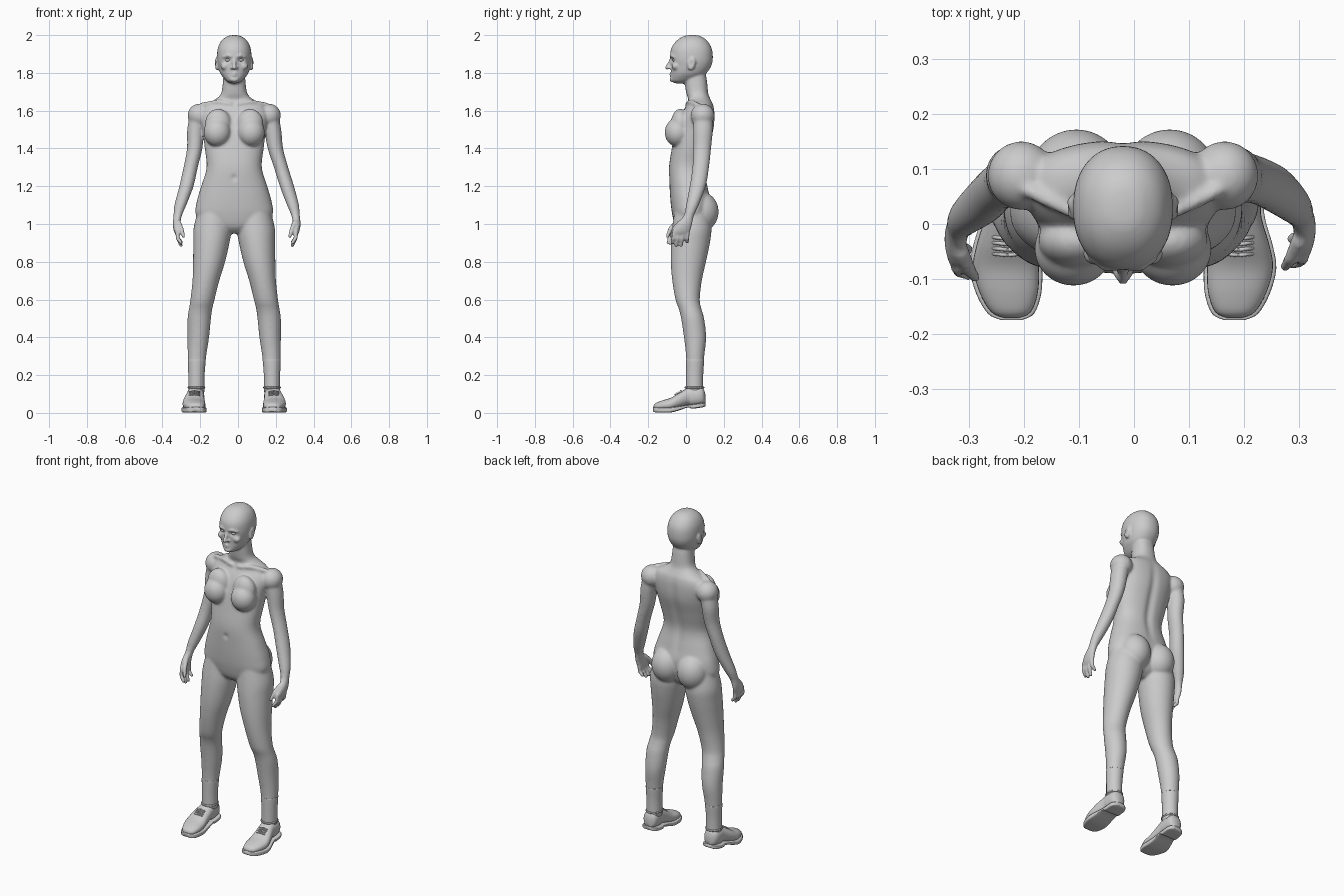
import bpy, bmesh, math
from mathutils import Vector, Matrix

if "Cube" in bpy.data.objects:
    bpy.data.objects.remove(bpy.data.objects["Cube"])

CX = -0.02  # the body's mirror plane
grey = bpy.data.materials.new("plain grey")
grey.diffuse_color = (0.6, 0.6, 0.6, 1)
grey.use_nodes = True
grey.node_tree.nodes["Principled BSDF"].inputs["Base Color"].default_value = grey.diffuse_color


def finish(bm, name):
    bmesh.ops.recalc_face_normals(bm, faces=bm.faces)
    me = bpy.data.meshes.new(name)
    bm.to_mesh(me)
    bm.free()
    ob = bpy.data.objects.new(name, me)
    bpy.context.collection.objects.link(ob)
    me.materials.append(grey)
    me.shade_smooth()
    ob.location.x = CX
    return ob


def catmull(a, b, c, d, t):
    return [0.5 * (2 * q + (r - p) * t + (2 * p - 5 * q + 4 * r - s) * t * t
                   + (3 * q - p - 3 * r + s) * t ** 3) for p, q, r, s in zip(a, b, c, d)]


def skin_loops(bm, loops):
    """Closed surface through a stack of equal point loops."""
    rows = [[bm.verts.new(p) for p in loop] for loop in loops]
    n = len(rows[0])
    for p, q in zip(rows, rows[1:]):
        for k in range(n):
            bm.faces.new((p[k], p[(k + 1) % n], q[(k + 1) % n], q[k]))
    bm.faces.new(rows[0])
    bm.faces.new(rows[-1])


def loft(bm, rings, s=1, axis='z', power=2.0, n=32, sub=4):
    """Rings are (position on axis, centre x, half width, v low, v high)."""
    full = []
    for i in range(len(rings) - 1):
        a, d = rings[max(i - 1, 0)], rings[min(i + 2, len(rings) - 1)]
        full += [catmull(a, rings[i], rings[i + 1], d, k / sub) for k in range(sub)]
    full.append(rings[-1])
    loops = []
    for t, cx, hw, v0, v1 in full:
        loop = []
        for k in range(n):
            c, q = math.cos(k * math.tau / n), math.sin(k * math.tau / n)
            x = s * (cx + hw * math.copysign(abs(c) ** (2 / power), c))
            v = (v0 + v1) / 2 + (v1 - v0) / 2 * math.copysign(abs(q) ** (2 / power), q)
            loop.append((x, v, t) if axis == 'z' else (x, t, v))
        loops.append(loop)
    skin_loops(bm, loops)


def circle(r, z, n):
    return [Vector((r * math.cos(k * math.tau / n), r * math.sin(k * math.tau / n), z)) for k in range(n)]


def ball(bm, c, r, tilt=0.0, n=20):
    m = Matrix.Translation(c) @ Matrix.Rotation(tilt, 4, 'X') @ Matrix.Diagonal((*r, 1))
    h = n // 2
    angles = [math.pi * (j + .25) / (h + .5) for j in range(h + 1)]
    skin_loops(bm, [[m @ p for p in circle(math.sin(a), math.cos(a), n)] for a in angles])


def rod(bm, pts, radii):
    """Rounded chain of tapered segments."""
    for i, (p, r) in enumerate(zip(pts, radii)):
        p = Vector(p)
        ball(bm, p, (r, r, r), n=12)
        if i:
            q = Vector(pts[i - 1])
            m = Matrix.Translation(q) @ (p - q).to_track_quat('Z', 'Y').to_matrix().to_4x4()
            skin_loops(bm, [[m @ v for v in circle(radii[i - 1], 0, 12)],
                            [m @ v for v in circle(r, (p - q).length, 12)]])


body = bmesh.new()
# torso and neck
loft(body, [(.95, 0, .05, -.02, .06), (.985, 0, .15, -.055, .1), (1.05, 0, .203, -.073, .12),
            (1.12, 0, .198, -.082, .13), (1.2, 0, .175, -.087, .115), (1.3, 0, .146, -.09, .1),
            (1.4, 0, .156, -.075, .12), (1.5, 0, .168, -.055, .147), (1.58, 0, .18, -.025, .152),
            (1.63, 0, .155, .003, .145), (1.66, 0, .1, .012, .13), (1.69, 0, .07, .002, .118),
            (1.75, 0, .06, -.006, .112), (1.82, 0, .055, 0, .1)], power=2.3, n=48)
# head
loft(body, [(2.0, 0, .008, .025, .045), (1.994, 0, .036, -.012, .078), (1.97, 0, .068, -.05, .112),
            (1.93, 0, .087, -.078, .136), (1.88, 0, .091, -.084, .142), (1.84, 0, .086, -.08, .135),
            (1.8, 0, .075, -.079, .11), (1.775, 0, .058, -.08, .08), (1.755, 0, .038, -.076, .04),
            (1.744, 0, .014, -.058, .0)], power=2.2, n=48)
# nose, lips, chin
rod(body, [(0, -.078, 1.872), (0, -.092, 1.845), (0, -.1, 1.828)], [.008, .009, .011])
ball(body, (0, -.074, 1.765), (.024, .012, .014))
for z, w in ((1.796, .02), (1.785, .017)):
    rod(body, [(-w, -.073, 1.79), (0, -.083, z), (w, -.073, 1.79)], [.003, .006, .003])

for s in (-1, 1):
    # nostril wing, brow, cheek, ear
    ball(body, (s * .012, -.088, 1.826), (.008, .01, .007))
    rod(body, [(s * .012, -.08, 1.886), (s * .035, -.079, 1.892), (s * .06, -.062, 1.884)], [.006, .007, .005])
    ball(body, (s * .048, -.055, 1.835), (.025, .02, .02))
    ball(body, (s * .093, .03, 1.848), (.011, .02, .036), -.25)
    # breast, shoulder, buttock
    ball(body, (s * .09, -.045, 1.485), (.072, .068, .076), n=32)
    ball(body, (s * .085, -.03, 1.53), (.07, .05, .08), n=32)
    ball(body, (s * .185, .088, 1.575), (.062, .063, .062), n=32)
    ball(body, (s * .085, .08, 1.065), (.09, .093, .105), n=32)
    # collarbone
    rod(body, [(s * .02, .005, 1.635), (s * .09, .02, 1.648), (s * .17, .06, 1.63)], [.011, .012, .014])
    # leg
    loft(body, [(1.08, .105, .085, -.06, .12), (.98, .114, .101, -.073, .135), (.9, .121, .096, -.08, .127),
                (.8, .133, .085, -.081, .106), (.7, .15, .071, -.073, .084), (.6, .168, .064, -.056, .073),
                (.55, .178, .062, -.038, .082), (.5, .185, .062, -.026, .096), (.4, .19, .057, -.011, .107),
                (.3, .197, .049, 0, .097), (.2, .2, .042, .001, .09), (.1, .2, .042, .001, .09)], s)

    # arm; one hand hangs closer to the body and further forward
    def shift(p):
        k = min(max((1.5 - p[2]) / .3, 0), 1) * (s < 0)
        return Vector((s * (p[0] - .026 * k), p[1] - .02 * k, p[2]))

    rings = []
    for z, x, y, rx, ry in [(1.6, .185, .088, .045, .05), (1.5, .204, .09, .045, .052),
                            (1.4, .218, .086, .041, .047), (1.3, .248, .078, .038, .044),
                            (1.2, .279, .062, .038, .043), (1.1, .311, .034, .032, .034),
                            (1.045, .325, .015, .022, .027), (1.0, .331, -.008, .02, .04),
                            (.965, .329, -.022, .017, .045), (.945, .326, -.026, .012, .04)]:
        p = shift((x, y, z))
        rings.append((z, abs(p.x), rx, p.y - ry, p.y + ry))
    loft(body, rings, s)
    # fingers and thumb
    for y0, y1, z1 in ((-.06, -.074, .9), (-.036, -.052, .885), (-.013, -.026, .886), (.008, .006, .905)):
        rod(body, [shift(p) for p in ((.327, y0, .965), (.325, (y0 + y1) / 2, .925), (.307, y1, z1))],
            [.012, .0105, .009])
    rod(body, [shift(p) for p in ((.322, -.03, 1.005), (.306, -.062, .975), (.295, -.078, .935))],
        [.016, .012, .009])

# fuse the parts into one skin
raw = finish(body, "body_parts")
mod = raw.modifiers.new("fuse", 'REMESH')
mod.mode, mod.voxel_size = 'VOXEL', .006
skin = bpy.data.meshes.new_from_object(raw.evaluated_get(bpy.context.evaluated_depsgraph_get()))
bpy.data.objects.remove(raw)
skin.name = "body"
body_ob = bpy.data.objects.new("body", skin)
bpy.context.collection.objects.link(body_ob)
body_ob.location.x = CX
skin.materials.clear()
skin.materials.append(grey)
skin.shade_smooth()

# eye sockets, navel, spine groove, ear hollows; sort points by smoothing
broad, fine = [], []
for v in skin.vertices:
    c = v.co.copy()
    ax = abs(c.x)
    if c.y < -.03 and (c.z > 1.8 or 1.2 < c.z < 1.3):
        c.y += .014 * math.exp(-((ax - .034) / .016) ** 2 - ((c.z - 1.868) / .011) ** 2)
        c.y += .012 * math.exp(-(ax / .01) ** 2 - ((c.z - 1.245) / .012) ** 2)
    if c.y > .07 and 1.12 < c.z < 1.66 and ax < .1:
        c.y -= .012 * math.exp(-(ax / .022) ** 2) * math.sin((c.z - 1.12) / .54 * math.pi)
    if ax > .09 and c.z > 1.7:
        c.x -= math.copysign(.008, c.x) * math.exp(-((c.y - .027) / .009) ** 2 - ((c.z - 1.85) / .018) ** 2)
    v.co = c
    hand = ax > .23 and .8 < c.z < 1.07
    (fine if hand or c.z > 1.755 else broad).append(v.index)

# broad smoothing on the body, light smoothing on face and hands
for name, points, times in (("broad", broad, 14), ("fine", fine, 2)):
    body_ob.vertex_groups.new(name=name).add(points, 1, 'REPLACE')
    mod = body_ob.modifiers.new("smooth " + name, 'SMOOTH')
    mod.factor, mod.iterations, mod.vertex_group = .5, times, name

# eyeballs
eyes = bmesh.new()
for s in (-1, 1):
    ball(eyes, (s * .034, -.061, 1.868), (.015, .012, .0085))
finish(eyes, "eyes")

# stations along the foot: y, centre x, half width, sole bottom, upper top
foot = [(-.171, .203, .014, .008, .038), (-.16, .204, .036, .003, .052), (-.125, .208, .053, .001, .066),
        (-.08, .213, .06, .002, .08), (-.04, .212, .055, .012, .105), (0, .207, .048, .026, .128),
        (.02, .205, .046, .028, .137), (.03, .205, .046, .022, .14), (.07, .204, .045, .027, .138),
        (.092, .203, .036, .031, .128), (.102, .203, .016, .036, .1)]
for s, side in ((-1, "right"), (1, "left")):
    # shoe upper
    bm = bmesh.new()
    loft(bm, [(y, x, w, b + .012, t) for y, x, w, b, t in foot], s, 'y', 2.3)
    # collar around the ankle opening
    ring = [(s * (.2 + .042 * math.cos(a)), .045 + .048 * math.sin(a), .134)
            for a in (k * math.tau / 20 for k in range(21))]
    rod(bm, ring, [.005] * 21)
    finish(bm, side + "_shoe")
    # sole
    bm = bmesh.new()
    loft(bm, [(y * 1.02, x, w + .006, b, .03 + max(0, y + .08) * .14) for y, x, w, b, t in foot],
         s, 'y', 6, 48)
    finish(bm, side + "_sole")
    # laces
    bm = bmesh.new()
    for y, z in ((-.024, .117), (-.034, .111), (-.044, .105), (-.054, .098)):
        rod(bm, [(s * .185, y, z - .006), (s * .21, y - .003, z), (s * .235, y, z - .006)], [.0035] * 3)
    finish(bm, side + "_laces")
    # sock cuff
    bm = bmesh.new()
    loft(bm, [(.11, .2, .043, 0, .091), (.2, .2, .043, 0, .091), (.275, .1985, .0475, -.001, .096),
              (.28, .198, .0465, 0, .095)], s)
    finish(bm, side + "_sock")
